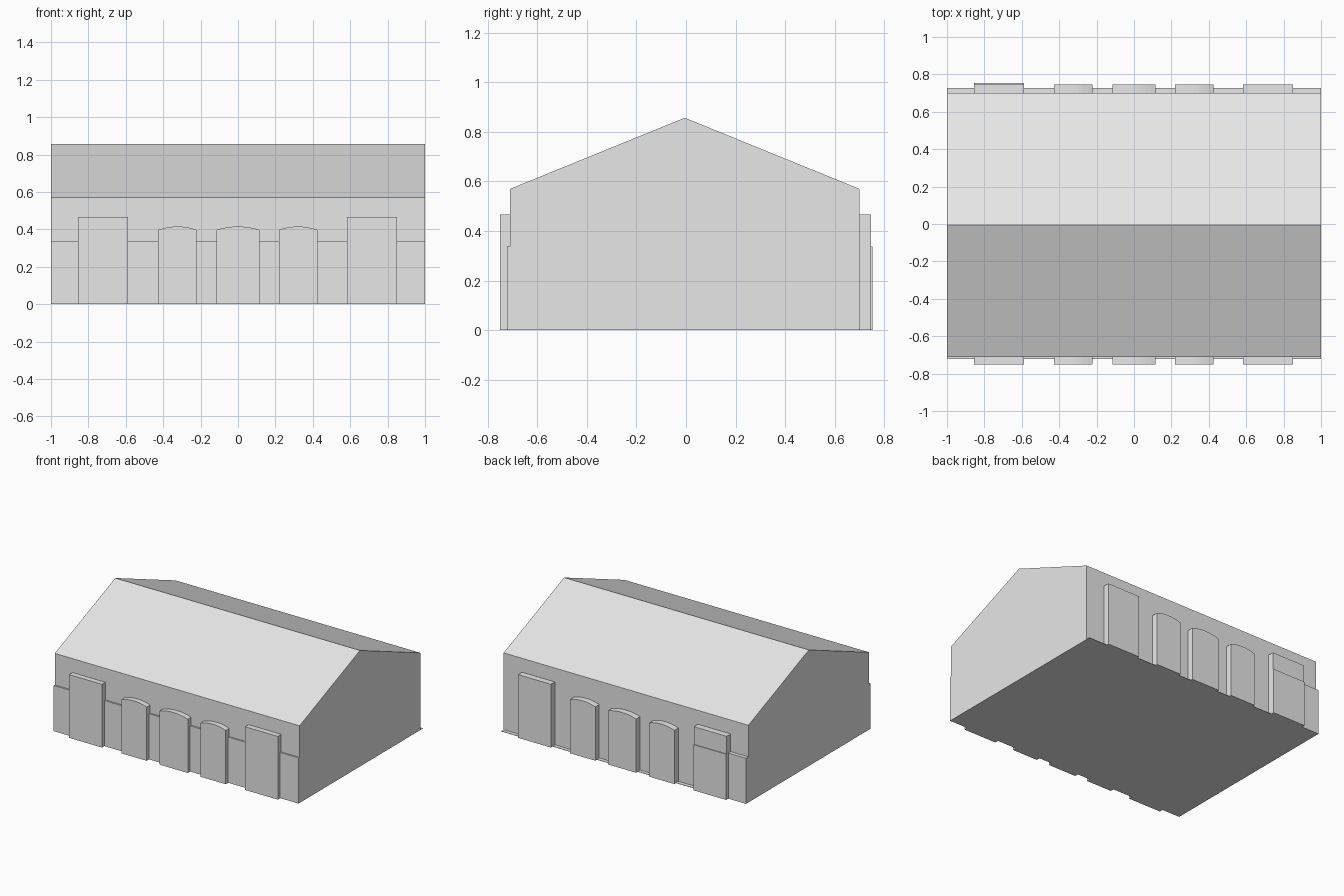
import bpy, bmesh, math

if "Cube" in bpy.data.objects:
    bpy.data.objects.remove(bpy.data.objects["Cube"])

grey = bpy.data.materials.new("plain_grey")
grey.diffuse_color = (0.8, 0.8, 0.8, 1)
grey.use_nodes = True
grey.node_tree.nodes["Principled BSDF"].inputs["Base Color"].default_value = grey.diffuse_color


def prism(name, profile, axis, start, end):
    """Extrude a 2D outline along x (outline in y,z) or along y (outline in x,z)."""
    bm = bmesh.new()
    place = (lambda p, t: (t, p[0], p[1])) if axis == "x" else (lambda p, t: (p[0], t, p[1]))
    face = bm.faces.new([bm.verts.new(place(p, start)) for p in profile])
    moved = bmesh.ops.extrude_face_region(bm, geom=[face])["geom"]
    for v in moved:
        if isinstance(v, bmesh.types.BMVert):
            if axis == "x":
                v.co.x = end
            else:
                v.co.y = end
    bmesh.ops.recalc_face_normals(bm, faces=bm.faces)
    mesh = bpy.data.meshes.new(name)
    bm.to_mesh(mesh)
    bm.free()
    mesh.materials.append(grey)
    ob = bpy.data.objects.new(name, mesh)
    bpy.context.collection.objects.link(ob)
    return ob


def rect(x0, x1, top):
    return [(x0, 0), (x1, 0), (x1, top), (x0, top)]


def arch(cx, half, spring, rise, n=8):
    # Shallow circular segment on top of a rectangle
    r = (half * half + rise * rise) / (2 * rise)
    a = math.asin(half / r)
    top = [(cx + r * math.sin(a - 2 * a * i / n),
            spring + rise - r + r * math.cos(a - 2 * a * i / n)) for i in range(n + 1)]
    return [(cx - half, 0), (cx + half, 0)] + top


# Hall with gabled roof
prism("hall", [(-0.71, 0), (0.70, 0), (0.70, 0.57), (-0.005, 0.857), (-0.71, 0.57)], "x", -1, 1)

# Doors and arched windows on both long walls
for side, wall, outer in (("front", -0.70, -0.75), ("back", 0.69, 0.746)):
    for label, x0, x1 in (("left", -0.855, -0.587), ("right", 0.582, 0.85)):
        prism(f"{side}_door_{label}", rect(x0, x1, 0.467), "y", wall, outer)
    for label, cx, half in (("left", -0.324, 0.103), ("middle", 0, 0.115), ("right", 0.322, 0.103)):
        prism(f"{side}_arch_{label}", arch(cx, half, 0.397, 0.018), "y", wall, outer)

# Low wall band along the front
prism("front_wall_band", rect(-1, 1, 0.337), "y", -0.70, -0.722)

# Thin ground sill along the back
prism("back_sill", rect(-1, 1, 0.003), "y", 0.69, 0.728)

# Back band: only at one end, with a raised plate over the door
prism("back_wall_band", rect(-1, -0.855, 0.337), "y", 0.69, 0.728)
prism("back_door_plate", rect(-0.855, -0.587, 0.337), "y", 0.74, 0.753)
